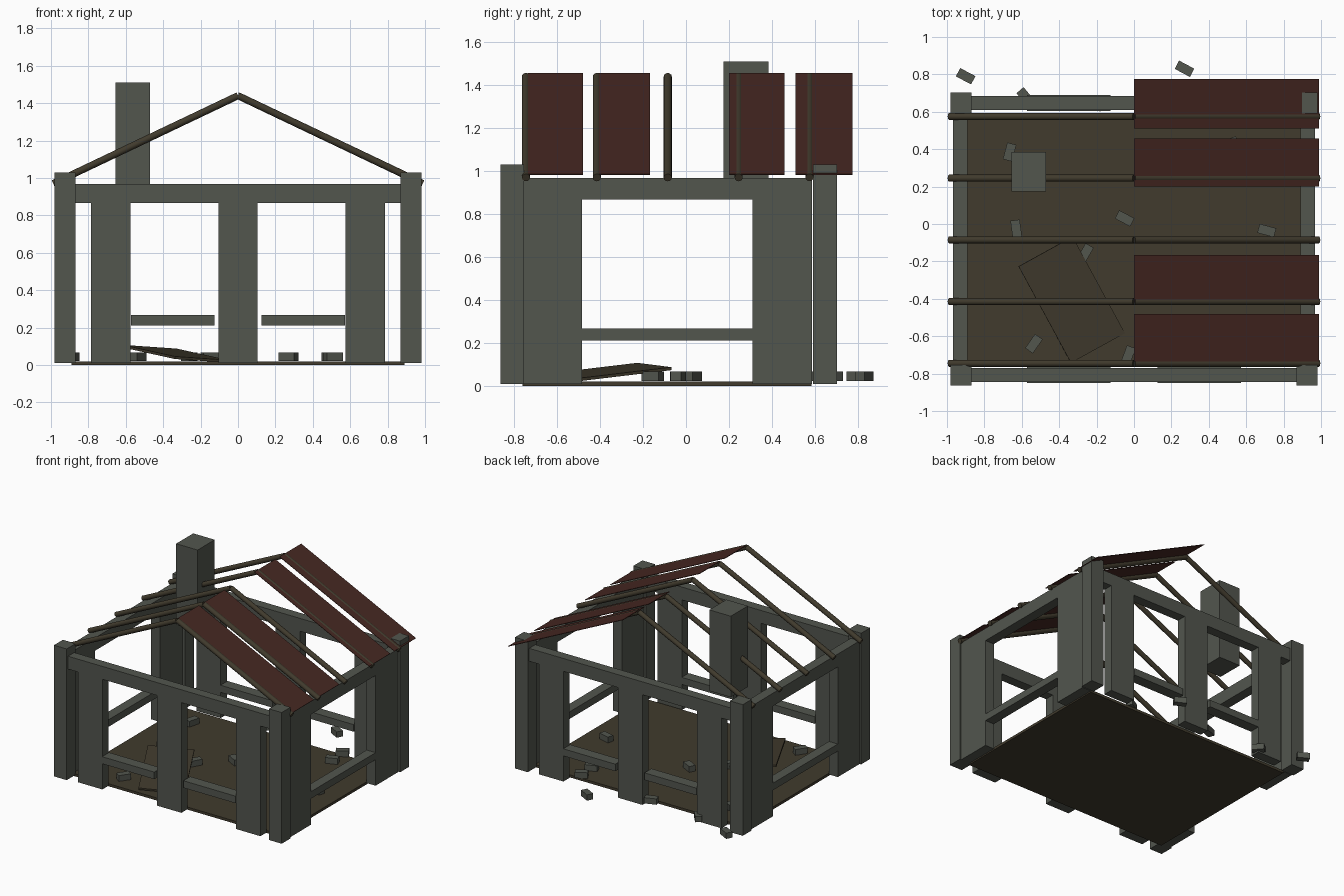
import bpy
from math import radians, atan2, hypot
from mathutils import Vector

old = bpy.data.objects.get("Cube")
if old:
    bpy.data.objects.remove(old, do_unlink=True)


def material(name, rgb):
    m = bpy.data.materials.new(name)
    m.use_nodes = True
    m.diffuse_color = (*rgb, 1)
    bsdf = m.node_tree.nodes["Principled BSDF"]
    bsdf.inputs["Base Color"].default_value = (*rgb, 1)
    bsdf.inputs["Roughness"].default_value = 0.9
    return m


STONE = material("grey stone", (0.085, 0.092, 0.076))
WOOD = material("dark wood", (0.052, 0.043, 0.026))
ROOF = material("red roofing", (0.062, 0.021, 0.016))


def block(name, center, size, mat, rot=(0, 0, 0)):
    """Box given by centre, size and rotation in degrees."""
    bpy.ops.mesh.primitive_cube_add(size=1, location=center,
                                    rotation=[radians(a) for a in rot])
    ob = bpy.context.object
    ob.name = name
    ob.scale = size
    bpy.ops.object.transform_apply(location=False, rotation=False, scale=True)
    ob.data.materials.append(mat)
    return ob


def span(name, xs, ys, zs, mat):
    """Box given by its ranges along each axis."""
    pairs = (xs, ys, zs)
    return block(name, [(a + b) / 2 for a, b in pairs],
                 [abs(b - a) for a, b in pairs], mat)


BASE, LINTEL, TOP = 0.01, 0.867, 0.967
SILL = (0.212, 0.267)

# Floor slab
span("floor", (-0.89, 0.89), (-0.76, 0.585), (0, 0.02), WOOD)

# Front and back walls
for side, y in (("front", -0.808), ("back", 0.647)):
    wall = (y - 0.038, y + 0.038)
    span(side + "_beam", (-0.87, 0.87), wall, (LINTEL, TOP), STONE)
    for x in (-0.68, 0, 0.68):
        span(side + "_pillar", (x - 0.105, x + 0.105), wall, (BASE, LINTEL), STONE)
    for s in (-1, 1):
        span(side + "_sill", (s * 0.125, s * 0.573), (y - 0.043, y + 0.043), SILL, STONE)
        span(side + "_corner_post", (s * 0.87, s * 0.98),
             (y - 0.055, y + 0.055), (BASE, 1.03), STONE)

# Side walls
for side, s in (("right", -1), ("left", 1)):
    wall = (s * 0.89, s * 0.967)
    span(side + "_beam", wall, (-0.757, 0.587), (LINTEL, TOP), STONE)
    span(side + "_sill", wall, (-0.485, 0.31), SILL, STONE)
    for ys in ((-0.757, -0.485), (0.31, 0.587)):
        span(side + "_pillar", wall, ys, (BASE, LINTEL), STONE)

# Remaining chimney stack
span("chimney", (-0.655, -0.47), (0.175, 0.385), (0.88, 1.51), STONE)

# Round rafters meeting at the ridge
RIDGE, EAVE = 1.44, 0.97
RUN = 0.988
slope = atan2(RIDGE - EAVE, RUN)
length = hypot(RUN, RIDGE - EAVE)
for i in range(5):
    for s in (-1, 1):
        direction = Vector((s * RUN, 0, EAVE - RIDGE))
        bpy.ops.mesh.primitive_cylinder_add(
            vertices=12, radius=0.019, depth=length,
            location=(s * RUN / 2, -0.745 + 0.33 * i, (RIDGE + EAVE) / 2),
            rotation=direction.to_track_quat('Z', 'Y').to_euler())
        rafter = bpy.context.object
        rafter.name = "rafter"
        rafter.data.materials.append(WOOD)
        bpy.ops.object.shade_smooth_by_angle(angle=radians(40))

# Surviving roof panels on one slope
for y0, y1 in ((-0.735, -0.48), (-0.42, -0.167), (0.2, 0.458), (0.51, 0.775)):
    block("roof_panel", (RUN / 2, (y0 + y1) / 2, (RIDGE + EAVE) / 2 + 0.015),
          (length, y1 - y0, 0.004), ROOF, (0, slope * 57.2958, 0))

# Fallen door lying tilted on the floor
block("fallen_door", (-0.333, -0.405, 0.06), (0.59, 0.33, 0.014), WOOD, (3.5, -6, 118.5))

# Scattered rubble: x, y, turn
for x, y, turn in ((-0.9, 0.79, -28), (0.27, 0.83, -28), (-0.58, 0.68, -50),
                   (-0.15, 0.64, 20), (-0.665, 0.385, 75), (-0.63, -0.025, 98),
                   (-0.05, 0.03, -28), (0.71, -0.035, -15), (-0.26, -0.155, 60),
                   (-0.535, -0.64, 55), (-0.03, -0.7, 70), (0.51, 0.43, 20),
                   (0.5, 0.57, 30)):
    block("rubble_stone", (x, y, 0.045), (0.092, 0.05, 0.045), STONE, (0, 0, turn))
